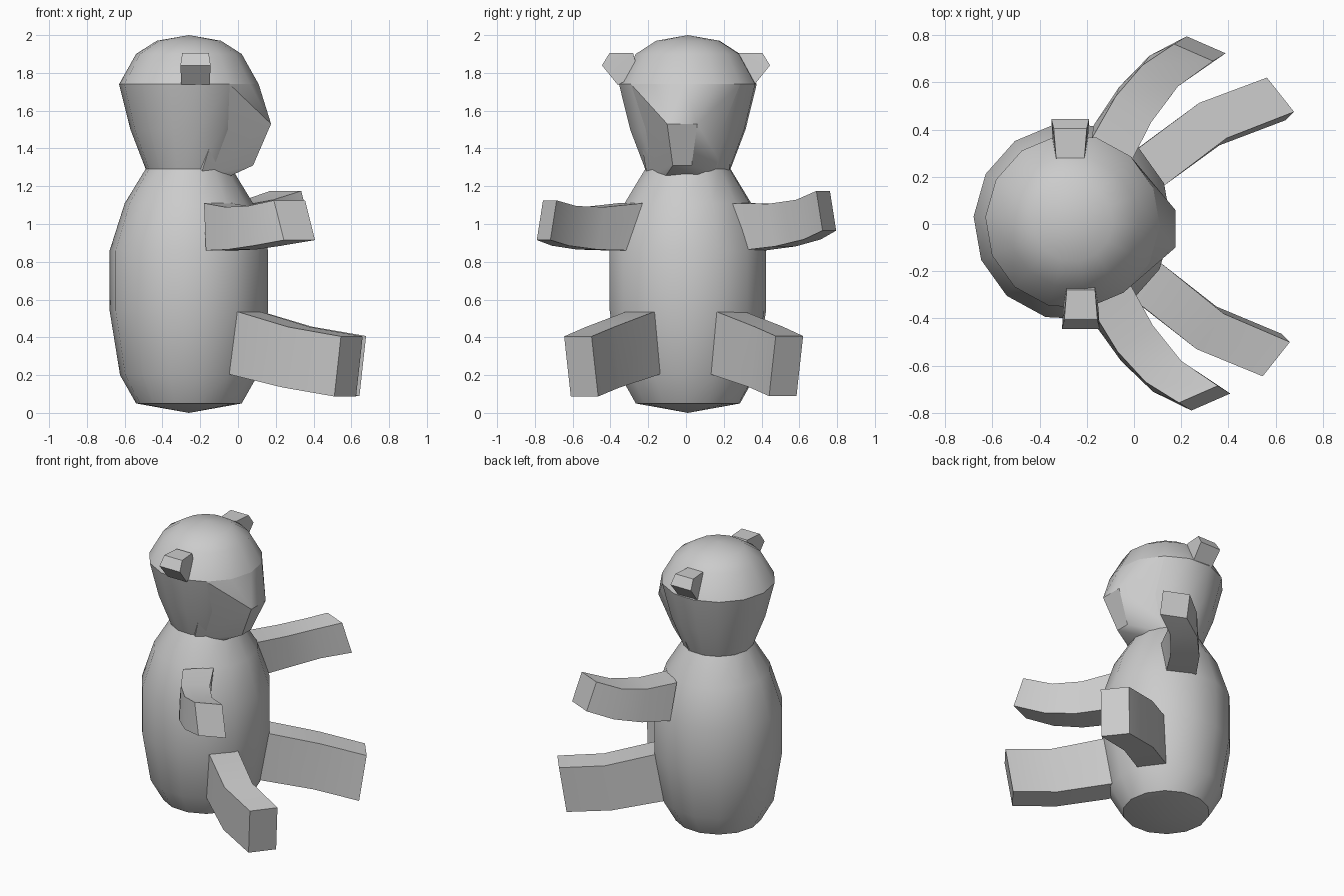
import bpy, bmesh, math
from mathutils import Vector

if "Cube" in bpy.data.objects:
    bpy.data.objects.remove(bpy.data.objects["Cube"])

CX, CY, SIDES, TURN = -0.26, 0.01, 14, math.radians(-3)


def finish(name, bm, angle=30):
    bmesh.ops.recalc_face_normals(bm, faces=bm.faces)
    mesh = bpy.data.meshes.new(name)
    bm.to_mesh(mesh)
    bm.free()
    obj = bpy.data.objects.new(name, mesh)
    bpy.context.collection.objects.link(obj)
    bpy.ops.object.select_all(action='DESELECT')
    obj.select_set(True)
    bpy.context.view_layer.objects.active = obj
    bpy.ops.object.shade_smooth_by_angle(angle=math.radians(angle))
    return obj


def ring_point(r, z, k):
    a = TURN + 2 * math.pi * k / SIDES
    return Vector((CX + r * math.cos(a), CY + r * math.sin(a), z))


def lathe(name, rings, bottom, top):
    """Turned shape closed by a centre point at each end."""
    bm = bmesh.new()
    rows = [[bm.verts.new(ring_point(r, z, k)) for k in range(SIDES)] for r, z in rings]
    low, high = bm.verts.new((CX, CY, bottom)), bm.verts.new((CX, CY, top))
    for k in range(SIDES):
        n = (k + 1) % SIDES
        for a, b in zip(rows, rows[1:]):
            bm.faces.new((a[k], a[n], b[n], b[k]))
        bm.faces.new((low, rows[0][n], rows[0][k]))
        bm.faces.new((high, rows[-1][k], rows[-1][n]))
    return finish(name, bm)


def hull(name, points):
    bm = bmesh.new()
    for p in points:
        bm.verts.new(p)
    res = bmesh.ops.convex_hull(bm, input=bm.verts)
    loose = [v for v in bm.verts if not v.link_faces]
    bmesh.ops.delete(bm, geom=loose, context='VERTS')
    return finish(name, bm)


def limb(name, sections, side, tweak=(0, 0, 0)):
    """Square tube; section = outer xy, inner xy (top), top z, bottom z, bottom shift xy."""
    bm = bmesh.new()
    rows = []
    for i, (ox, oy, ix, iy, zt, zb, dx, dy) in enumerate(sections):
        t = Vector(tweak) * i / (len(sections) - 1)
        pts = [(ox, oy, zt), (ix, iy, zt), (ix + dx, iy + dy, zb), (ox + dx, oy + dy, zb)]
        rows.append([bm.verts.new((x + t.x, side * (y + t.y), z + t.z)) for x, y, z in pts])
    for a, b in zip(rows, rows[1:]):
        for k in range(4):
            n = (k + 1) % 4
            bm.faces.new((a[k], a[n], b[n], b[k]))
    bm.faces.new(rows[0])
    bm.faces.new(rows[-1])
    return finish(name, bm)


# Torso
lathe("body", [(0.28, 0.05), (0.365, 0.20), (0.42, 0.54), (0.42, 0.86),
               (0.34, 1.11), (0.23, 1.29)], 0.0, 1.29)

# Head with rounded crown
lathe("head", [(0.225, 1.28), (0.31, 1.50), (0.37, 1.74), (0.28, 1.90), (0.17, 1.97)],
      1.28, 2.0)

# Muzzle wedge growing out of the face
muzzle = [ring_point(0.37, 1.74, k) for k in (-2, -1, 0, 1, 2)]
for s in (-1, 1):
    muzzle += [Vector((x, y * s - 0.02, z)) for x, y, z in
               [(0.175, 0.08, 1.53), (0.08, 0.05, 1.31), (-0.05, 0.09, 1.25)]]
    muzzle.append(Vector((-0.20, s * 0.215 + 0.01, 1.25)))
    muzzle.append(Vector((-0.30, s * 0.15, 1.29)))
hull("muzzle", muzzle)

# Ears
ear = [(0.25, 1.80, 0.06), (0.28, 1.905, 0.06), (0.405, 1.905, 0.07),
       (0.445, 1.84, 0.08), (0.36, 1.735, 0.075)]
for s, x, name in ((-1, -0.225, "ear_right"), (1, -0.27, "ear_left")):
    hull(name, [(x + e * w, s * y, z) for y, z, w in ear for e in (-1, 1)])

# Arms
arm = [(-0.18, 0.36, -0.03, 0.23, 1.11, 0.86, 0.01, 0.06),
       (-0.07, 0.54, 0.08, 0.43, 1.09, 0.865, 0.015, 0.04),
       (0.05, 0.67, 0.20, 0.58, 1.095, 0.885, 0.03, 0.04),
       (0.19, 0.757, 0.355, 0.685, 1.125, 0.915, 0.053, 0.033)]
limb("arm_right", arm, -1)
limb("arm_left", arm, 1, (-0.02, 0.005, 0.05))

# Legs
leg = [(0.0, 0.32, 0.12, 0.17, 0.535, 0.20, -0.03, -0.02),
       (0.265, 0.53, 0.38, 0.38, 0.455, 0.135, -0.03, -0.03),
       (0.545, 0.645, 0.66, 0.50, 0.405, 0.087, -0.035, -0.035)]
leg.insert(0, (-0.15, 0.20, -0.05, 0.06, 0.535, 0.24, 0, 0))
limb("leg_right", leg, -1)
limb("leg_left", leg, 1, (0.018, -0.025, 0.002))
